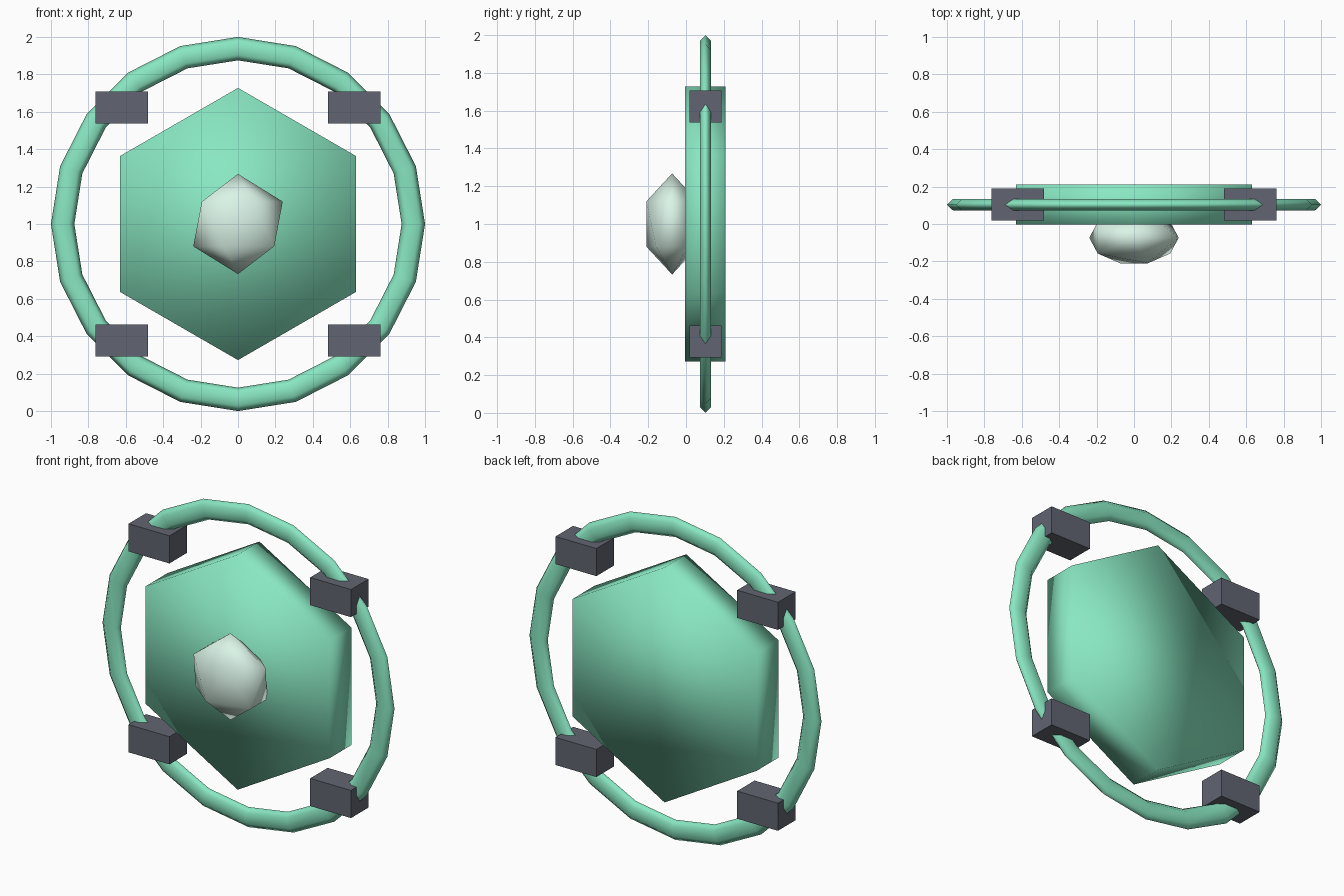
import bpy
from math import pi

if "Cube" in bpy.data.objects:
    bpy.data.objects.remove(bpy.data.objects["Cube"])

MID_Y = 0.103  # shared depth of plate, ring and clamps


def material(name, color):
    m = bpy.data.materials.new(name)
    m.diffuse_color = (*color, 1)
    m.use_nodes = True
    m.node_tree.nodes["Principled BSDF"].inputs["Base Color"].default_value = m.diffuse_color
    return m


def finish(name, mat, scale, smooth=True):
    ob = bpy.context.object
    ob.name = name
    ob.scale = scale
    ob.data.materials.append(mat)
    if smooth:
        bpy.ops.object.shade_smooth()
    return ob


green = material("green", (0.25, 0.80, 0.54))
pale = material("pale_green", (0.70, 0.90, 0.80))
slate = material("slate", (0.12, 0.13, 0.165))

# Hexagonal plate, point up, fully smooth shaded
bpy.ops.mesh.primitive_cylinder_add(vertices=6, radius=0.7275, depth=0.214,
                                    location=(0, MID_Y, 1), rotation=(pi / 2, 0, 0))
finish("hex_plate", green, (1, 1, 1))

# Flattened outer ring with a six-sided section
bpy.ops.mesh.primitive_torus_add(major_segments=20, minor_segments=6,
                                 major_radius=0.9375, minor_radius=0.0625,
                                 location=(0, MID_Y, 1), rotation=(pi / 2, 0, 0))
finish("outer_ring", green, (1, 1, 0.55))

# Faceted centre gem, squashed front to back
bpy.ops.mesh.primitive_ico_sphere_add(subdivisions=1, radius=0.2675,
                                      location=(0, -0.0735, 1))
finish("centre_gem", pale, (1, 0.6, 1))

# Four block clamps on the diagonals
for sx, side in ((-1, "left"), (1, "right")):
    for sz, level in ((-1, "lower"), (1, "upper")):
        bpy.ops.mesh.primitive_cube_add(size=1, location=(sx * 0.622, MID_Y, 1 + sz * 0.622))
        finish(f"clamp_{level}_{side}", slate, (0.28, 0.171, 0.171), smooth=False)
